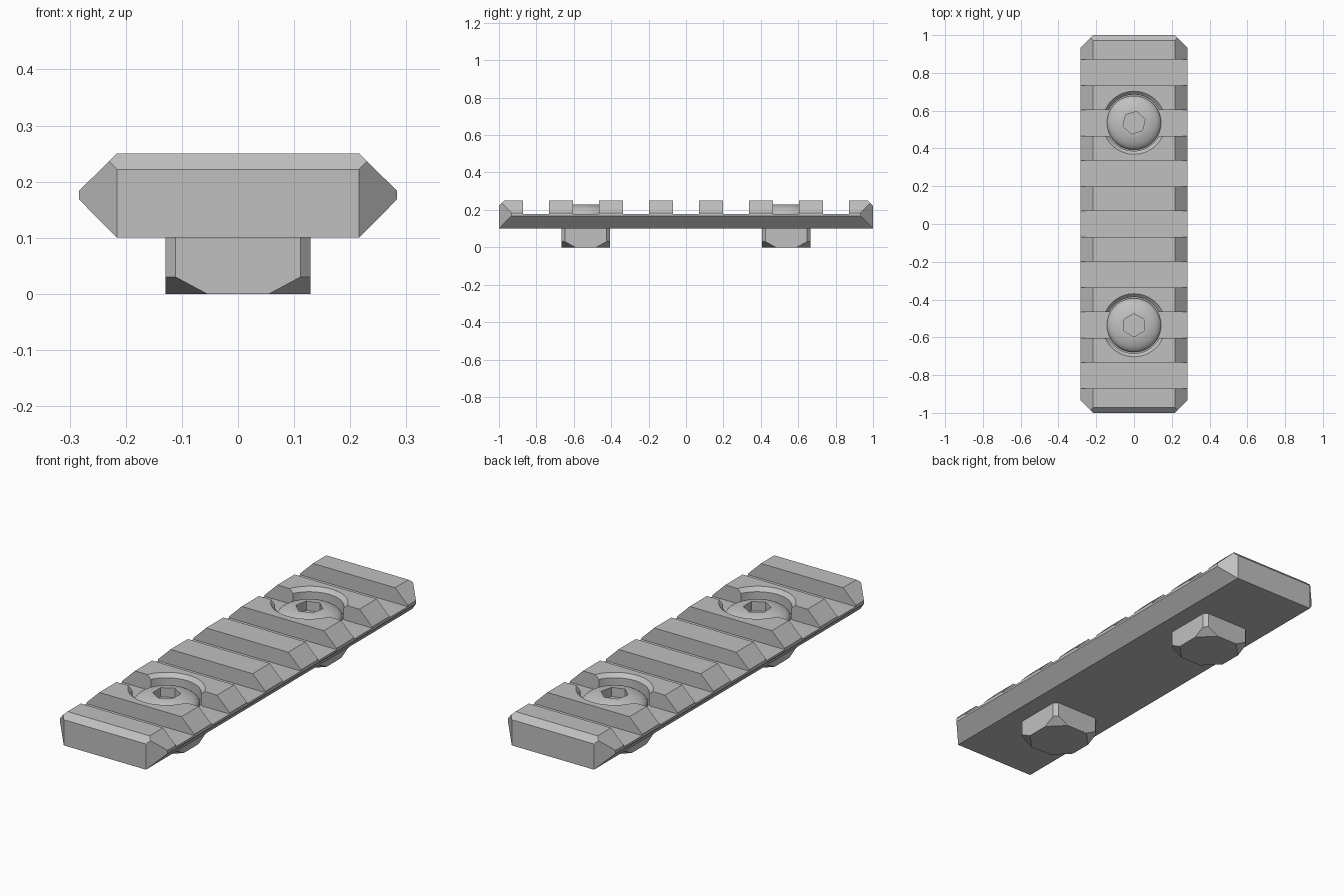
import bpy, bmesh
from math import sin, cos, pi, radians
from mathutils import Vector

if "Cube" in bpy.data.objects:
    bpy.data.objects.remove(bpy.data.objects["Cube"], do_unlink=True)

GREY = (0.53, 0.53, 0.53, 1)
metal = bpy.data.materials.new("grey_metal")
metal.use_nodes = True
metal.diffuse_color = GREY
metal.node_tree.nodes["Principled BSDF"].inputs["Base Color"].default_value = GREY

BOLT_Y = 0.536
FLOOR = 0.178


def finish(name, bm):
    bmesh.ops.recalc_face_normals(bm, faces=bm.faces)
    mesh = bpy.data.meshes.new(name)
    bm.to_mesh(mesh)
    bm.free()
    mesh.materials.append(metal)
    ob = bpy.data.objects.new(name, mesh)
    bpy.context.collection.objects.link(ob)
    return ob


def prism(bm, outline, shift):
    """Extrude a closed outline of 3D points along a vector."""
    face = bm.faces.new([bm.verts.new(p) for p in outline])
    out = bmesh.ops.extrude_face_region(bm, geom=[face])
    bmesh.ops.translate(bm, vec=shift, verts=[g for g in out["geom"] if isinstance(g, bmesh.types.BMVert)])


def slice_off(bm, point, normal):
    """Trim a convex solid by a plane and cap the cut."""
    geom = bm.verts[:] + bm.edges[:] + bm.faces[:]
    out = bmesh.ops.bisect_plane(bm, geom=geom, plane_co=point, plane_no=normal, clear_outer=True)
    edges = [g for g in out["geom_cut"] if isinstance(g, bmesh.types.BMEdge)]
    bmesh.ops.edgenet_fill(bm, edges=edges)


def revolve(name, profile, y, steps=64):
    """Lathe (radius, z) points into a capped solid at the given y."""
    bm = bmesh.new()
    rings = [[bm.verts.new((r * cos(2 * pi * i / steps), y + r * sin(2 * pi * i / steps), z))
              for i in range(steps)] for r, z in profile]
    for a, b in zip(rings, rings[1:]):
        for i in range(steps):
            j = (i + 1) % steps
            bm.faces.new((a[i], a[j], b[j], b[i]))
    bm.faces.new(rings[0])
    bm.faces.new(rings[-1])
    return finish(name, bm)


def cut(target, cutter):
    """Subtract the cutter for good, then discard it."""
    cutter.hide_render = True
    mod = target.modifiers.new("cut", "BOOLEAN")
    mod.operation, mod.solver, mod.object = "DIFFERENCE", "EXACT", cutter
    bpy.context.view_layer.objects.active = target
    bpy.ops.object.modifier_apply(modifier=mod.name)
    bpy.data.objects.remove(cutter, do_unlink=True)


def smooth(ob):
    bpy.ops.object.select_all(action="DESELECT")
    ob.select_set(True)
    bpy.context.view_layer.objects.active = ob
    bpy.ops.object.shade_smooth_by_angle(angle=radians(25))


# Rail body: bevelled cross-section with trimmed ends
half = [(0.216, 0.1), (0.283, 0.168), (0.283, 0.184), (0.216, 0.25)]
section = half + [(-x, z) for x, z in reversed(half)]
bm = bmesh.new()
prism(bm, [(x, -1, z) for x, z in section], Vector((0, 2, 0)))
for sy in (-1, 1):
    slice_off(bm, (0, sy, 0.222), (0, sy, 1))
    for sx in (-1, 1):
        slice_off(bm, (sx * 0.216, sy, 0), (sx, sy, 0))
rail = finish("rail_body", bm)

# Cross slots
bm = bmesh.new()
for i in range(-3, 4):
    y0, y1 = i * 0.2675 - 0.069, i * 0.2675 + 0.069
    prism(bm, [(-0.4, y0, FLOOR), (0.4, y0, FLOOR), (0.4, y1, FLOOR), (-0.4, y1, FLOOR)], Vector((0, 0, 0.2)))
cut(rail, finish("slot_cutter", bm))

# Chamfered counterbores for the screws
for y in (-BOLT_Y, BOLT_Y):
    cut(rail, revolve("bore_cutter", [(0.149, FLOOR - 0.001), (0.149, 0.232), (0.167, 0.25), (0.167, 0.3)], y))
smooth(rail)

for place, y, turn in (("front", -BOLT_Y, 0), ("back", BOLT_Y, 13)):
    # Domed screw head with hexagonal socket
    dome = [(0.143, 0.165), (0.143, 0.183)]
    for k in range(1, 9):
        r = 0.143 * cos(radians(k * 7.8))
        dome.append((r, 0.183 + 0.052 * sin(radians(k * 7.8))))
    screw = revolve(place + "_screw", dome, y)
    bm = bmesh.new()
    angles = [radians(90 - turn + 60 * k) for k in range(6)]
    prism(bm, [(0.061 * cos(a), y + 0.061 * sin(a), 0.185) for a in angles], Vector((0, 0, 0.1)))
    cut(screw, finish("socket_cutter", bm))
    smooth(screw)

    # Square nut with trimmed corners under the rail
    bm = bmesh.new()
    s = 0.129
    prism(bm, [(-s, y - s, 0), (s, y - s, 0), (s, y + s, 0), (-s, y + s, 0)], Vector((0, 0, 0.102)))
    for sx in (-1, 1):
        for sy in (-1, 1):
            slice_off(bm, (sx * 0.111, y + sy * s, 0), (sx, sy, 0))
            slice_off(bm, (sx * 0.055, y + sy * s, 0), (sx, sy, -0.056 / 0.03))
    finish(place + "_nut", bm)
